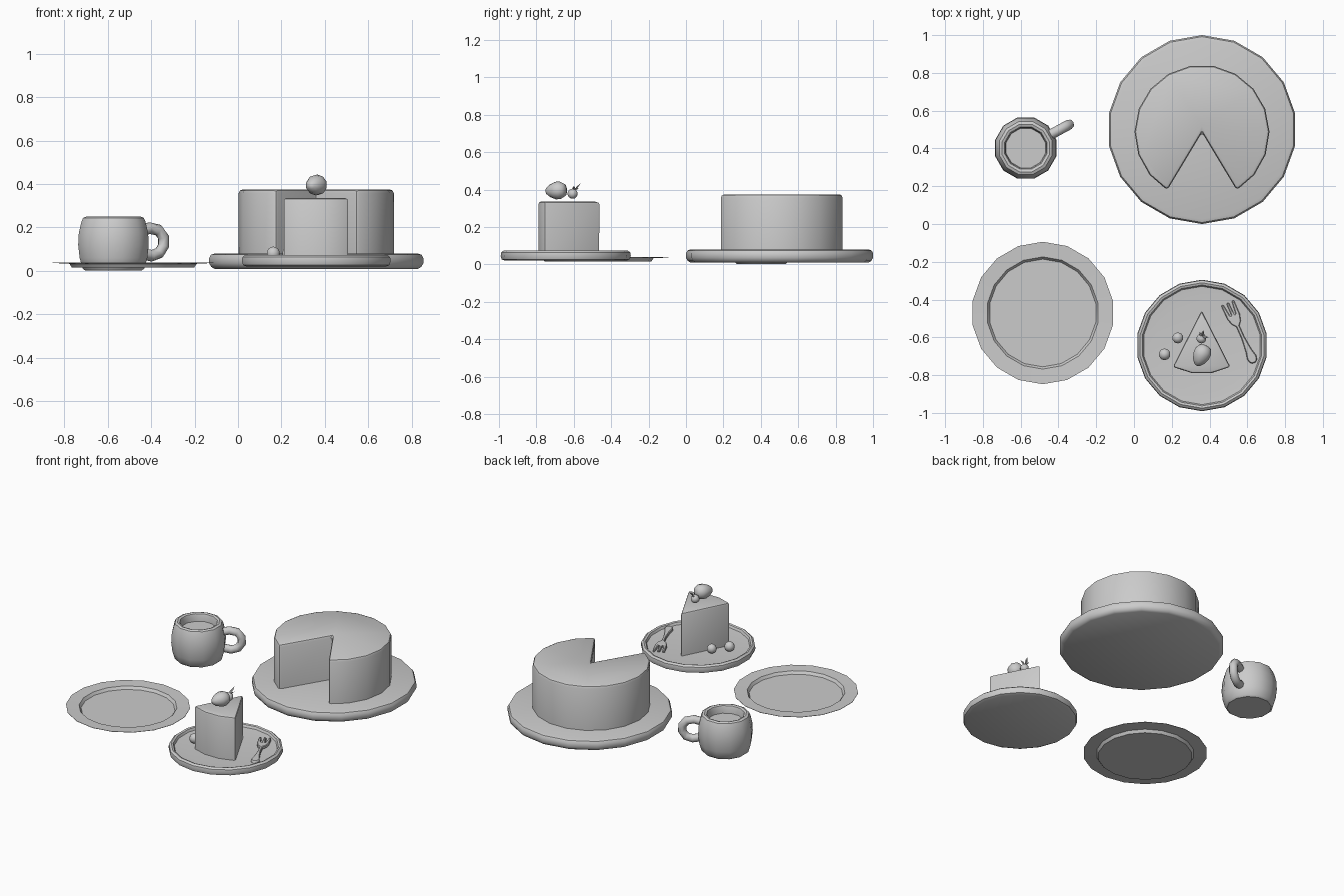
import bpy, bmesh
from math import sin, cos, radians, pi
from mathutils import Vector, Matrix

if "Cube" in bpy.data.objects:
    bpy.data.objects.remove(bpy.data.objects["Cube"])


def finish(bm, name, angle=40, matrix=None):
    bmesh.ops.recalc_face_normals(bm, faces=bm.faces)
    me = bpy.data.meshes.new(name)
    bm.to_mesh(me)
    bm.free()
    ob = bpy.data.objects.new(name, me)
    bpy.context.collection.objects.link(ob)
    if matrix:
        ob.matrix_world = matrix
    bpy.ops.object.select_all(action='DESELECT')
    ob.select_set(True)
    bpy.context.view_layer.objects.active = ob
    bpy.ops.object.shade_smooth_by_angle(angle=radians(angle))
    return ob


def lathe(name, profile, sides, loc=(0, 0, 0), start=90, angle=40, matrix=None):
    """Spin (radius, z) points; both ends are closed with flat caps."""
    bm = bmesh.new()
    rings = []
    for r, z in profile:
        rings.append([bm.verts.new((r * cos(a), r * sin(a), z)) for a in
                      (radians(start) + 2 * pi * i / sides for i in range(sides))])
    for a, b in zip(rings, rings[1:]):
        for i in range(sides):
            j = (i + 1) % sides
            bm.faces.new((a[i], a[j], b[j], b[i]))
    bm.faces.new(rings[0])
    bm.faces.new(rings[-1])
    return finish(bm, name, angle, matrix or Matrix.Translation(loc))


def prism(name, outline, z0, z1, bevel=0, segments=2, matrix=None):
    bm = bmesh.new()
    face = bm.faces.new([bm.verts.new((x, y, z0)) for x, y in outline])
    top = bmesh.ops.extrude_face_region(bm, geom=[face])['geom']
    bmesh.ops.translate(bm, vec=(0, 0, z1 - z0),
                        verts=[v for v in top if isinstance(v, bmesh.types.BMVert)])
    bmesh.ops.recalc_face_normals(bm, faces=bm.faces)
    if bevel:
        edges = [e for e in bm.edges if e.calc_face_angle(0) > radians(30)
                 and max(v.co.z for v in e.verts) > z1 - 1e-5]
        bmesh.ops.bevel(bm, geom=edges, offset=bevel, segments=segments,
                        profile=0.5, affect='EDGES')
    return finish(bm, name, 40, matrix)


def sector(cx, cy, r, a0, a1, n):
    pts = [(cx, cy)]
    for i in range(n + 1):
        a = radians(a0 + (a1 - a0) * i / n)
        pts.append((cx + r * cos(a), cy + r * sin(a)))
    return pts


# Plates and saucer
lathe("cake_plate", [(0.475, 0.01), (0.49, 0.018), (0.5, 0.035), (0.5, 0.06),
                     (0.492, 0.075), (0.475, 0.08)], 18, (0.36, 0.5, 0))
lathe("slice_plate", [(0.325, 0.02), (0.342, 0.027), (0.348, 0.045), (0.345, 0.064),
                      (0.332, 0.074), (0.32, 0.07), (0.313, 0.055), (0.25, 0.05)],
      18, (0.36, -0.643, 0))
lathe("saucer", [(0.285, 0.015), (0.297, 0.033), (0.377, 0.037), (0.377, 0.039),
                 (0.297, 0.036), (0.285, 0.018)], 18, (-0.483, -0.471, 0), angle=25)

# Cake with a wedge removed, and the slice
prism("cake", sector(0.36, 0.485, 0.357, -59, 239, 15), 0.07, 0.375, 0.018, 2)
prism("cake_slice", sector(0.358, -0.458, 0.335, -117, -63, 3), 0.048, 0.335, 0.012, 2)

# Cup with a drink filling it, and a looped handle
cup = (-0.573, 0.402, 0)
lathe("cup", [(0.135, 0.002), (0.147, 0.012), (0.161, 0.06), (0.168, 0.12),
              (0.165, 0.175), (0.153, 0.225), (0.145, 0.244), (0.13, 0.25),
              (0.116, 0.245), (0.111, 0.23), (0.108, 0.198)], 12, cup, 105)
turn = Matrix.Translation(cup) @ Matrix.Rotation(radians(28.5), 4, 'Z')
path = [(0.14, 0.185), (0.19, 0.197), (0.235, 0.188), (0.262, 0.155),
        (0.262, 0.115), (0.24, 0.083), (0.2, 0.07), (0.14, 0.082)]
bm = bmesh.new()
rings = []
for i, (u, z) in enumerate(path):
    p0, p1 = path[max(i - 1, 0)], path[min(i + 1, len(path) - 1)]
    t = Vector((p1[0] - p0[0], 0, p1[1] - p0[1])).normalized()
    side = Vector((0, 1, 0))
    up = t.cross(side)
    rings.append([bm.verts.new(Vector((u, 0, z)) + 0.027 * (cos(a) * side + sin(a) * up))
                  for a in (2 * pi * k / 8 for k in range(8))])
for a, b in zip(rings, rings[1:]):
    for k in range(8):
        bm.faces.new((a[k], a[(k + 1) % 8], b[(k + 1) % 8], b[k]))
bm.faces.new(rings[0])
bm.faces.new(rings[-1])
finish(bm, "cup_handle", 60, turn)

# Strawberry lying on the slice, tip pointing to the front left
axis = Vector((-0.4, -0.85, -0.05)).normalized()
pose = Matrix.Translation((0.358, -0.693, 0.395)) @ axis.to_track_quat('Z', 'Y').to_matrix().to_4x4()
lathe("strawberry", [(0.012, -0.055), (0.034, -0.047), (0.047, -0.022), (0.047, 0.005),
                     (0.034, 0.037), (0.018, 0.056), (0.006, 0.062)], 10, matrix=pose, angle=60)


# Small round berries
def berry(name, loc, r):
    bm = bmesh.new()
    bmesh.ops.create_uvsphere(bm, u_segments=10, v_segments=7, radius=r)
    finish(bm, name, 60, Matrix.Translation(loc))


berry("top_berry", (0.357, -0.606, 0.378), 0.027)
berry("plate_berry_1", (0.232, -0.603, 0.08), 0.03)
berry("plate_berry_2", (0.162, -0.69, 0.08), 0.032)

# Pointed leaves on the top berry
base = Vector((0.36, -0.598, 0.397))
for i, d in enumerate([(0.008, 0.036, 0.037), (0.034, -0.002, 0.022), (-0.012, 0.026, 0.012)]):
    d = Vector(d)
    s = d.cross(Vector((0, 0, 1))).normalized() * 0.009
    n = s.cross(d).normalized() * 0.004
    bm = bmesh.new()
    mid = base + d * 0.45
    a, tip = bm.verts.new(base), bm.verts.new(base + d)
    ring = [bm.verts.new(mid + o) for o in (s, n, -s, -n)]
    for k in range(4):
        bm.faces.new((a, ring[k], ring[(k + 1) % 4]))
        bm.faces.new((tip, ring[(k + 1) % 4], ring[k]))
    finish(bm, f"leaf_{i + 1}", 30)

# Fork: half outline (along, across), mirrored, resting on the plate
half = [(0.095, 0.007), (0.0, 0.007), (-0.002, 0.0)]  # middle tine
right = [(0.075, 0.015), (0.0, 0.024), (0.0, 0.037), (0.08, 0.036), (0.115, 0.026),
         (0.135, 0.009), (0.2, 0.009), (0.275, 0.017), (0.315, 0.026), (0.335, 0.022),
         (0.347, 0.01)]
right = [(0.0, 0.007), (0.075, 0.008)] + right
outline = right + [(u, -v) for u, v in reversed(right)]
fork_pose = Matrix.Translation((0.495, -0.418, 0)) @ Matrix.Rotation(radians(-66), 4, 'Z')
prism("fork", outline, 0.056, 0.074, 0.004, 1, matrix=fork_pose)
